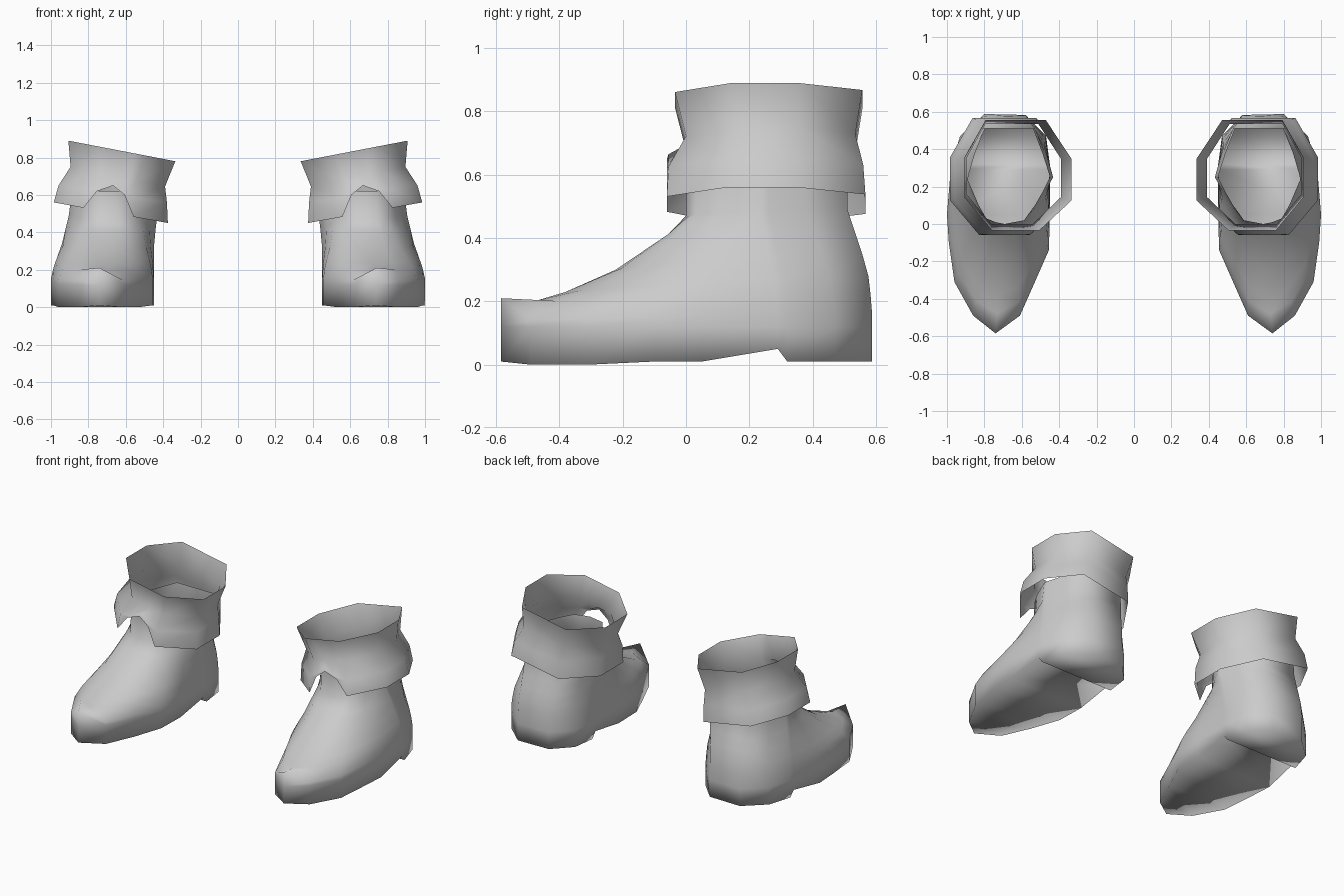
import bpy
import bmesh

if "Cube" in bpy.data.objects:
    bpy.data.objects.remove(bpy.data.objects["Cube"])

grey = bpy.data.materials.new("light_grey")
grey.diffuse_color = (0.6, 0.6, 0.6, 1)
grey.use_nodes = True
grey.node_tree.nodes["Principled BSDF"].inputs["Base Color"].default_value = grey.diffuse_color


def lerp(a, b, t):
    return a + (b - a) * t


def build(name, rings, sole=False):
    """Skin stacked rings into a smooth open shell, mirrored into a pair."""
    bm = bmesh.new()
    vs = [[bm.verts.new(p) for p in ring] for ring in rings]
    n = len(vs[0])
    for a, b in zip(vs, vs[1:]):
        for i in range(n):
            j = (i + 1) % n
            bm.faces.new((a[i], a[j], b[j], b[i]))
    if sole:
        s = vs[0]
        bm.faces.new((s[0], s[n - 1], s[1]))
        for i in range(1, n // 2):
            bm.faces.new((s[i], s[n - i], s[n - i - 1], s[i + 1]))
    bmesh.ops.recalc_face_normals(bm, faces=bm.faces)
    for f in bm.faces:
        f.smooth = True
    me = bpy.data.meshes.new(name)
    bm.to_mesh(me)
    bm.free()
    me.materials.append(grey)
    ob = bpy.data.objects.new(name, me)
    bpy.context.collection.objects.link(ob)
    mod = ob.modifiers.new("pair", "MIRROR")
    mod.use_mirror_merge = False
    return ob


# Sole outline, from the toe round the outer side and heel to the inner side
SOLE = [(.74, -.585), (.86, -.49), (.96, -.31), (.99, -.1), (1, .05),
        (.98, .29), (.975, .32), (.93, .47), (.80, .588), (.58, .583),
        (.47, .47), (.45, .32), (.45, .29), (.45, .05), (.455, -.14),
        (.53, -.31), (.61, -.49)]
# Six-sided ankle opening, matched point for point with the sole
ANKLE = [(.69, .0), (.74, .01), (.79, .03), (.83, .1), (.86, .17),
         (.888, .235), (.885, .26), (.85, .38), (.797, .51), (.54, .51),
         (.49, .38), (.455, .27), (.45, .25), (.49, .17), (.53, .1),
         (.588, .02), (.64, .01)]

# Each level: blend toward ankle at front/back, height at front/back, widening
LEVELS = [(0, 0, .12, .12, 1), (0, 0, .14, .16, 1),
          (.18, .06, .2, .22, 1), (.35, .15, .23, .28, 1),
          (.62, .4, .3, .35, 1.02), (.91, .7, .41, .42, 1.06),
          (1, 1, .47, .49, 1.08), (1, 1, .62, .62, 1)]

# Sole ring with the step in front of the heel
sole_z = {5: .05, 12: .05, 1: 0, 2: 0, 15: 0, 16: 0}
rings = [[(x, y, sole_z.get(i, .01)) for i, (x, y) in enumerate(SOLE)]]
for k, (ff, fb, zf, zb, wide) in enumerate(LEVELS):
    ring = []
    for i, ((sx, sy), (ax, ay)) in enumerate(zip(SOLE, ANKLE)):
        u = max(0, min(1, (sy + .585) / 1.17))
        f = lerp(ff, fb, u ** .6)
        ax = .67 + (ax - .67) * wide
        z = lerp(zf, zb, u)
        if k == 1 and i == 0:
            z = .21                      # raised toe point
        ring.append((lerp(sx, ax, f), lerp(sy, ay, f), z))
    rings.append(ring)
build("boot_foot", rings, sole=True)

# Cuff outline in unit proportions; points 3 to 5 form the front notch
CUFF = [(0, .65), (0, .27), (.3, 0), (.38, 0), (.48, 0), (.62, 0), (.74, 0),
        (1, .3), (1, .66), (.8, 1), (.24, 1)]
NOTCH = {3: .6, 4: .65, 5: .62}
# Each cuff level: x range, y range, height on the inner and outer side
CUFF_LEVELS = [(.335, .907, -.035, .557, .78, .89),
               (.39, .895, .0, .535, .645, .75),
               (.38, .96, -.055, .56, .56, .65),
               (.375, .985, -.06, .567, .45, .56)]
rings = []
for k, (x0, x1, y0, y1, za, zb) in enumerate(CUFF_LEVELS):
    ring = []
    for i, (u, v) in enumerate(CUFF):
        z = lerp(za, zb, u)
        if i in NOTCH and k >= 2:
            z = NOTCH[i] + (.015 if k == 2 else 0)
        ring.append((lerp(x0, x1, u), lerp(y0, y1, v), z))
    rings.append(ring)
build("boot_cuff", rings)
